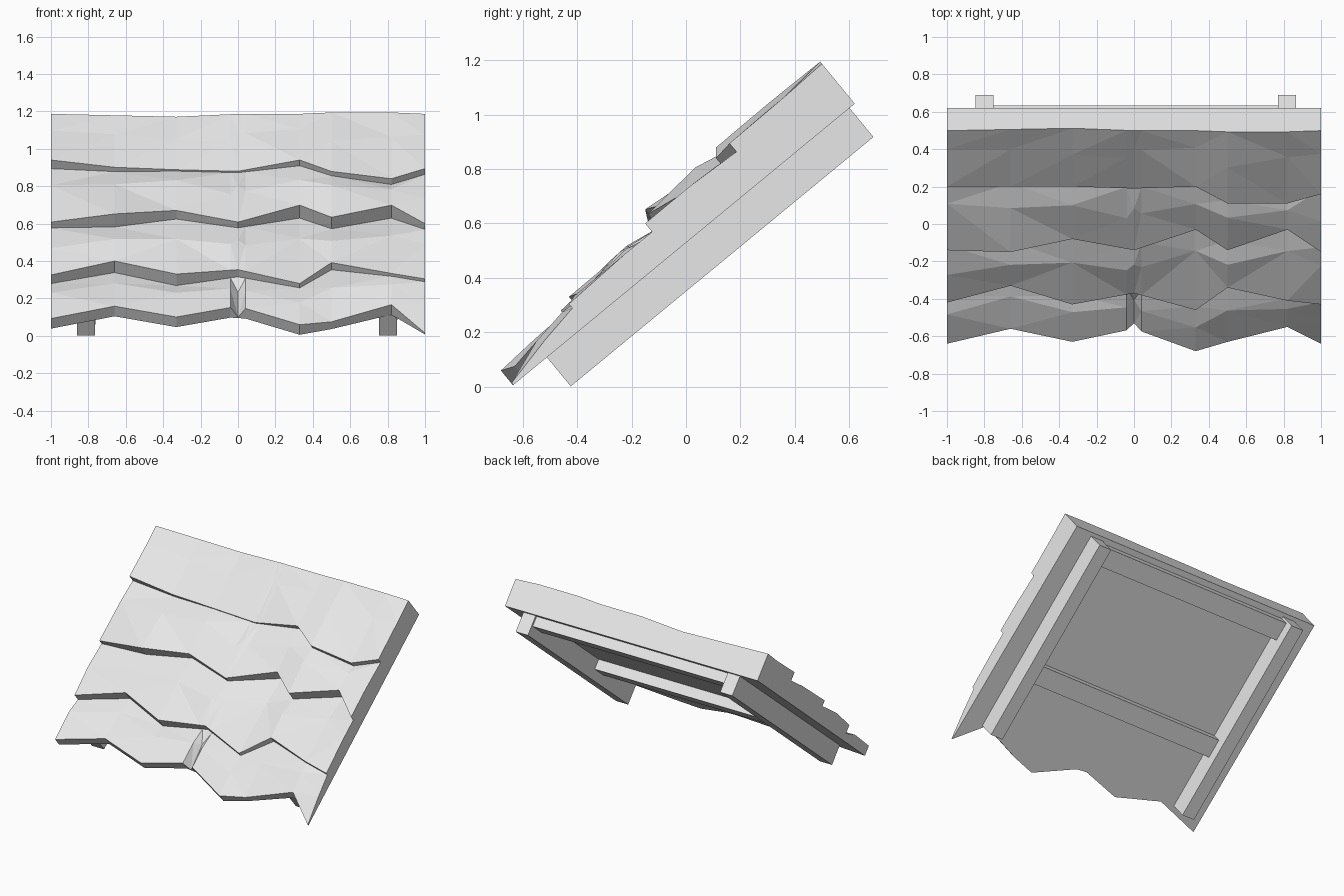
import bpy
import bmesh
import random
from mathutils import Vector

random.seed(4)

cube = bpy.data.objects.get("Cube")
if cube:
    bpy.data.objects.remove(cube, do_unlink=True)

# One plain colour for every part
grey = bpy.data.materials.new("pale_grey")
grey.use_nodes = True
colour = (0.8, 0.8, 0.8, 1)
grey.diffuse_color = colour
grey.node_tree.nodes["Principled BSDF"].inputs["Base Color"].default_value = colour

# Slope frame: s runs down the roof from the ridge, t rises out of its underside
RIDGE = Vector((0, 0.62, 1.04))
DOWN = Vector((0, -0.772, -0.636))
OUT = Vector((0, -0.636, 0.772))


def on_slope(x, s, t):
    return Vector((x, 0, 0)) + RIDGE + DOWN * s + OUT * t


def slope_distance(y, t):
    """Distance down the slope of a point with the given y and height t."""
    return (y - RIDGE.y - OUT.y * t) / DOWN.y


def make_object(name, bm):
    bmesh.ops.recalc_face_normals(bm, faces=bm.faces)
    mesh = bpy.data.meshes.new(name)
    bm.to_mesh(mesh)
    bm.free()
    mesh.materials.append(grey)
    obj = bpy.data.objects.new(name, mesh)
    bpy.context.collection.objects.link(obj)
    return obj


def loft(name, rings):
    """Skin a row of closed rings and cap both ends."""
    bm = bmesh.new()
    loops = [[bm.verts.new(p) for p in ring] for ring in rings]
    count = len(loops[0])
    for a, b in zip(loops, loops[1:]):
        for i in range(count):
            j = (i + 1) % count
            bm.faces.new((a[i], a[j], b[j], b[i]))
    bm.faces.new(loops[0])
    bm.faces.new(loops[-1])
    quads = [f for f in bm.faces if len(f.verts) == 4]
    bmesh.ops.triangulate(bm, faces=quads, quad_method='SHORT_EDGE')
    return make_object(name, bm)


# Ragged course edges in hundredths, one value per column across the roof
columns = [-100, -66, -33, 0, 33, 50, 82, 100]
ridge_height = [19, 18, 17, 19, 19, 20, 20, 19]
courses = [
    dict(y=[20, 20, 20, 19, 20, 11, 11, 16],
         top=[19, 16, 15, 15, 19, 20, 17, 18],
         drop=[6, 3, 1, 1, 4, 3, 4, 4]),
    dict(y=[-14, -15, -8, -14, -3, -14, -3, -15],
         top=[15, 19, 16, 15, 15, 17, 15, 15],
         drop=[4, 9, 6, 4, 9, 8, 9, 4]),
    dict(y=[-42, -33, -43, -37, -46, -34, -41, -43],
         top=[11, 11, 12, 10, 10, 11, 11, 10],
         drop=[6, 8, 8, 5, 3, 5, 2, 2]),
    dict(y=[-64, -56, -63, -56, -68, -63, -55, -64],
         top=[7, 7, 7, 7, 7, 5, 7, 1],
         drop=[7, 7, 7, 7, 7, 5, 7, 1]),
]


def sample(values, x):
    """Value of a ragged edge at x, straight between the columns."""
    for i in range(len(columns) - 1):
        x0, x1 = columns[i], columns[i + 1]
        if x0 <= x <= x1:
            f = (x - x0) / (x1 - x0)
            return (values[i] * (1 - f) + values[i + 1] * f) / 100


def thatch_ring(x):
    """Cross-section of the stepped covering, from the ridge round to the ridge."""
    s, t = 0, sample(ridge_height, x)
    ring = [on_slope(x / 100, s, t)]
    for number, course in enumerate(courses):
        is_eave = number == len(courses) - 1
        y, lip = sample(course["y"], x), sample(course["top"], x)
        drop = sample(course["drop"], x)
        swell = 0.0 if number == 0 else random.uniform(0.005, 0.025)
        # The split in the middle of the lowest course
        if is_eave and x == 0:
            y, lip, drop, swell = -0.53, 0.005, 0.005, -0.01
        end = slope_distance(y, lip)
        f = random.uniform(0.3, 0.5)
        middle = t * (1 - f) + lip * f + swell + random.uniform(-0.006, 0.006)
        ring.append(on_slope(x / 100, s * (1 - f) + end * f, middle))
        ring.append(on_slope(x / 100, end, lip))
        s, t = end, lip - drop
        ring.append(on_slope(x / 100, s, t))
    ring.append(on_slope(x / 100, 0, 0))
    return ring


# Covering, with two extra columns beside the split
loft("roof_covering", [thatch_ring(x) for x in sorted(columns + [-4, 4])])


def beam(name, x_top, x_bottom, half, s_range, depth):
    """Straight timber lying against the underside of the covering."""
    rings = []
    for s, x in zip(s_range, (x_top, x_bottom)):
        rings.append([on_slope(x + dx, s, t) for dx, t in
                      ((-half, 0), (half, 0), (half, -depth), (-half, -depth))])
    return loft(name, rings)


# Two rafters down the slope
for side, x_top, x_bottom in (("right", -0.80, -0.812), ("left", 0.818, 0.802)):
    beam(side + "_rafter", x_top, x_bottom, 0.048, (0.025, 1.465), 0.138)

# Two cross battens between the rafters
for place, start in (("upper", 0.04), ("lower", 0.93)):
    beam(place + "_batten", 0, 0, 0.78, (start, start + 0.13), 0.07)
